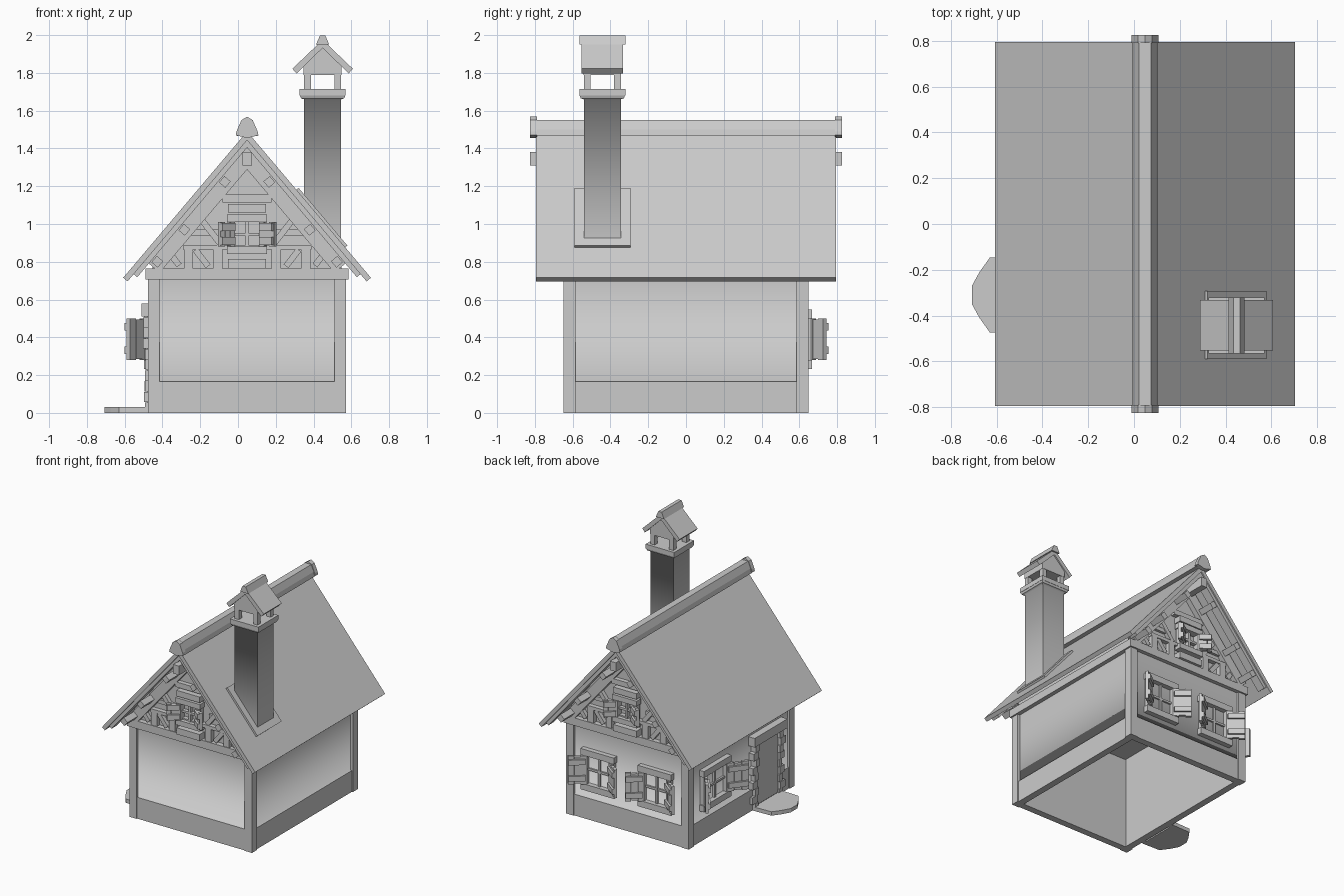
import bpy, bmesh, math, random
from mathutils import Matrix, Vector

random.seed(4)
if "Cube" in bpy.data.objects:
    bpy.data.objects.remove(bpy.data.objects["Cube"])

GREY = (0.6, 0.6, 0.6, 1)
mat = bpy.data.materials.new("plain_grey")
mat.use_nodes = True
mat.diffuse_color = GREY
mat.node_tree.nodes["Principled BSDF"].inputs["Base Color"].default_value = GREY

CX = 0.048                       # middle of the house
HX, HY = 0.525, 0.648            # half size over the corner posts
GABLE = 0.62                     # gable wall distance
RIDGE, SN, CS = 1.49, 0.763, 0.646   # roof peak and pitch


def finish(name, bm, matrix=None):
    mesh = bpy.data.meshes.new(name)
    bm.to_mesh(mesh)
    bm.free()
    mesh.materials.append(mat)
    ob = bpy.data.objects.new(name, mesh)
    bpy.context.collection.objects.link(ob)
    if matrix:
        ob.matrix_world = matrix
    return ob


def add_box(bm, lo, hi, m=Matrix()):
    lo, hi = Vector(lo), Vector(hi)
    size = Matrix.Diagonal((hi - lo).to_4d())
    size[3][3] = 1
    bmesh.ops.create_cube(bm, size=1, matrix=m @ Matrix.Translation((lo + hi) / 2) @ size)


def boxes(name, spans, matrix=None):
    bm = bmesh.new()
    for lo, hi in spans:
        add_box(bm, lo, hi)
    return finish(name, bm, matrix)


def prism(name, pts, sweep, matrix=None):
    bm = bmesh.new()
    face = bm.faces.new([bm.verts.new(p) for p in pts])
    new = bmesh.ops.extrude_face_region(bm, geom=[face], use_keep_orig=True)["geom"]
    bmesh.ops.translate(bm, vec=sweep, verts=[v for v in new if isinstance(v, bmesh.types.BMVert)])
    bmesh.ops.recalc_face_normals(bm, faces=bm.faces)
    return finish(name, bm, matrix)


def slab(name, outline, y0, y1, x=CX):
    return prism(name, [(x + u, y0, z) for u, z in outline], (0, y1 - y0, 0))


def tube(name, centre, hx, hy, profile, smooth):
    """Rectangular tube swept from (outset, height) steps; listed steps are smooth."""
    bm = bmesh.new()
    rings = [[bm.verts.new((centre[0] + a * (hx + o), centre[1] + b * (hy + o), z))
              for a, b in ((-1, -1), (1, -1), (1, 1), (-1, 1))] for o, z in profile]
    for k in range(len(rings) - 1):
        a, b = rings[k], rings[k + 1]
        for i in range(4):
            j = (i + 1) % 4
            bm.faces.new((a[i], b[i], b[j], a[j])).smooth = k in smooth
            bm.edges.get((a[i], b[i])).smooth = False
    return finish(name, bm)


def slope(d, s):
    """Point under the right roof slope: depth d below it, distance s down it."""
    return (s * CS - d * SN, RIDGE - s * SN - d * CS)


def chevron(name, d0, d1, s, y0, y1):
    right = [slope(d0, s), slope(d1, s)]
    left = [(-u, z) for u, z in reversed(right)]
    slab(name, [(0, RIDGE - d0 / CS)] + right + [(0, RIDGE - d1 / CS)] + left, y0, y1)


def wall_frame(angle, along=0):
    """Local frame: x along the wall, -y outwards."""
    return Matrix.Translation((CX, 0, 0)) @ Matrix.Rotation(angle, 4, "Z") @ Matrix.Translation((along, 0, 0))


def window(name, m, out, hw, z0, z1, leaf, t):
    """Trim, cross bars and a pair of open plank shutters."""
    o = -out
    boxes(name + "_frame", [
        ((-hw - t, o - 0.035, z0 - t), (hw + t, o + 0.02, z0)),
        ((-hw - t, o - 0.035, z1), (hw + t, o + 0.02, z1 + t)),
        ((-hw - t * 0.8, o - 0.028, z0), (-hw, o + 0.02, z1)),
        ((hw, o - 0.028, z0), (hw + t * 0.8, o + 0.02, z1)),
        ((-0.008, o - 0.012, z0), (0.008, o + 0.02, z1)),
        ((-hw, o - 0.01, (z0 + z1) / 2 - 0.008), (hw, o + 0.02, (z0 + z1) / 2 + 0.008))], m)
    bm = bmesh.new()
    h = z1 - z0
    for side in (-1, 1):
        hinge = Matrix.Translation((side * (hw + 0.005), o - 0.02, 0)) @ Matrix.Rotation(-side * math.radians(38), 4, "Z")
        for k in range(3):
            a, b = sorted((side * leaf * k / 3, side * leaf * (k + 0.95) / 3))
            add_box(bm, (a, -0.01, z0 + 0.006 * (k % 2)), (b, 0.012, z1 - 0.006 * (k == 1)), hinge)
        a, b = sorted((side * 0.01, side * leaf * 0.97))
        for f in (0.23, 0.8):
            add_box(bm, (a, -0.026, z0 + h * f - 0.02), (b, -0.01, z0 + h * f + 0.02), hinge)
    finish(name + "_shutters", bm, m)


# Hollow walls with a projecting plinth
tube("walls", (CX, 0), HX - 0.02, HY - 0.018,
     [(-0.04, 0), (-0.04, 0.705), (0, 0.705), (0, 0.165), (0.012, 0.165), (0.012, 0), (-0.04, 0)], (2, 3))
boxes("corner_posts", [((CX + a * HX - 0.031 - a * 0.031, b * HY - 0.031 - b * 0.031, 0),
                        (CX + a * HX + 0.031 - a * 0.031, b * HY + 0.031 - b * 0.031, 0.705))
                       for a in (-1, 1) for b in (-1, 1)])
boxes("wall_plate", [((CX - 0.537, -0.66, 0.705), (CX + 0.537, 0.66, 0.765))])
slab("gable_walls", [(-0.5, 0.72), (0.5, 0.72), (0.5, 0.835), (0, 1.44), (-0.5, 0.835)], -GABLE, GABLE)

# Main roof
chevron("roof", 0, 0.03, 1.015, -0.795, 0.795)
cap = [(-0.055, 1.465), (-0.048, 1.5), (-0.026, 1.55), (0.026, 1.55), (0.048, 1.5), (0.055, 1.465)]
slab("ridge_cap", cap, -0.8, 0.8)
end_cap = [(-0.06, 1.47), (-0.056, 1.49), (-0.03, 1.55), (0, 1.568), (0.03, 1.55), (0.056, 1.49), (0.06, 1.47), (0, 1.455)]

# Timberwork of both gables
for label, angle, sgn in (("front", 0, -1), ("back", math.pi, 1)):
    m = wall_frame(angle)
    slab(label + "_ridge_end", end_cap, sgn * 0.79, sgn * 0.825)
    chevron(label + "_barge_boards", 0.03, 0.055, 0.965, sgn * 0.72, sgn * 0.785)
    chevron(label + "_gable_rafters", 0.055, 0.13, 0.87, sgn * 0.61, sgn * 0.66)
    bm = bmesh.new()
    for s in (0.28, 0.612, 0.834):
        for side in (-1, 1):
            u, z = slope(0.083, s)
            turn = Matrix.Translation((side * u, 0, z)) @ Matrix.Rotation(side * math.atan2(SN, CS), 4, "Y")
            add_box(bm, (-0.022, -0.785, -0.022), (0.022, -0.6, 0.022), turn)
    add_box(bm, (-0.025, -0.825, 1.31), (0.025, -0.6, 1.38))
    finish(label + "_purlins", bm, m)

    def beam(u0, u1, z0, z1, d=0.035):
        return (u0, -GABLE - d, z0), (u1, -GABLE + 0.02, z1)
    timbers = [beam(-0.34, 0.34, 0.865, 0.89), beam(-0.13, 0.13, 1.115, 1.155),
               beam(-0.1, 0.1, 1.06, 1.105, 0.06), beam(-0.1, 0.1, 0.765, 0.815, 0.06)]
    for side in (-1, 1):
        for u in (0.31, 0.155):
            timbers.append(beam(side * u - 0.025, side * u + 0.025, 0.765, 0.865))
        timbers.append(beam(side * 0.225 - 0.075, side * 0.225 + 0.075, 0.94, 0.97, 0.02))
    boxes(label + "_gable_timbers", timbers, m)
    bm = bmesh.new()
    for side in (-1, 1):
        for u, z, length in ((0.2, 0.97, 0.1), (0.24, 0.82, 0.055), (0.39, 0.82, 0.05)):
            turn = Matrix.Translation((side * u, -GABLE, z)) @ Matrix.Rotation(side * math.radians(38), 4, "Y")
            add_box(bm, (-0.016, -0.03, -length), (0.016, 0.02, length), turn)
    finish(label + "_gable_braces", bm, m)
    window(label + "_gable_window", m, GABLE + 0.03, 0.065, 0.88, 1.01, 0.1, 0.04)

# Ground floor windows
for k, x in enumerate((-0.245, 0.245)):
    window("back_window_%d" % (k + 1), wall_frame(math.pi, x), HY - 0.015, 0.095, 0.28, 0.5, 0.135, 0.048)
window("side_window", wall_frame(-math.pi / 2, -0.32), HX - 0.015, 0.12, 0.28, 0.5, 0.165, 0.048)

# Doorway with rough stone jambs and a rounded step
door = wall_frame(-math.pi / 2, 0.31)
o = -HX
boxes("door", [((-0.13, o - 0.002, 0.03), (0.13, o + 0.03, 0.51))], door)
stones = [((-0.2, o - 0.035, 0.51), (0.2, o + 0.02, 0.58))]
for side in (-1, 1):
    z = 0.0
    for k in range(9):
        h = 0.51 / 9
        a, b = sorted((side * (0.125 + 0.01 * (k % 2)), side * (0.165 + 0.03 * (k % 2))))
        stones.append(((a, o - random.uniform(0.012, 0.026), z), (b, o + 0.02, z + h * 0.97)))
        z += h
boxes("door_surround", stones, door)
half = [(0.168, 0.48), (0.163, 0.63), (0.1, 0.675), (0.04, 0.708)]
step = half + [(-u, x) for u, x in reversed(half)]
prism("door_step", [(-x, u - 0.31, 0) for u, x in step], (0, 0, 0.03))

# Chimney
PX, PY, PR = 0.448, -0.443, 0.098
tube("chimney_shaft", (PX, PY), PR, PR, [(0.024, 1.685), (0.016, 1.665), (0, 1.66), (0, 0.85)], (1, 2))
boxes("chimney_collar", [((PX - 0.122, PY - 0.122, 1.68), (PX + 0.122, PY + 0.122, 1.715))])
boxes("chimney_pillars", [((PX + a * 0.08 - 0.018, PY + b * 0.08 - 0.018, 1.71),
                           (PX + a * 0.08 + 0.018, PY + b * 0.08 + 0.018, 1.8))
                          for a in (-1, 1) for b in (-1, 1)])
slab("chimney_hood", [(-0.1, 1.79), (0.1, 1.79), (0.1, 1.835), (0, 1.935), (-0.1, 1.835)], PY - 0.1, PY + 0.1, PX)
slab("chimney_roof", [(-0.16, 1.822), (0, 1.975), (0.16, 1.822), (0.138, 1.797), (0, 1.932), (-0.138, 1.797)],
     PY - 0.11, PY + 0.11, PX)
slab("chimney_ridge", [(-0.035, 1.95), (-0.014, 1.998), (0.014, 1.998), (0.035, 1.95)], PY - 0.122, PY + 0.122, PX)
flash = [slope(d, s) for d, s in ((0.01, 0.405), (-0.015, 0.405), (-0.015, 0.805), (0.01, 0.805))]
slab("chimney_flashing", flash, PY - 0.147, PY + 0.15)
